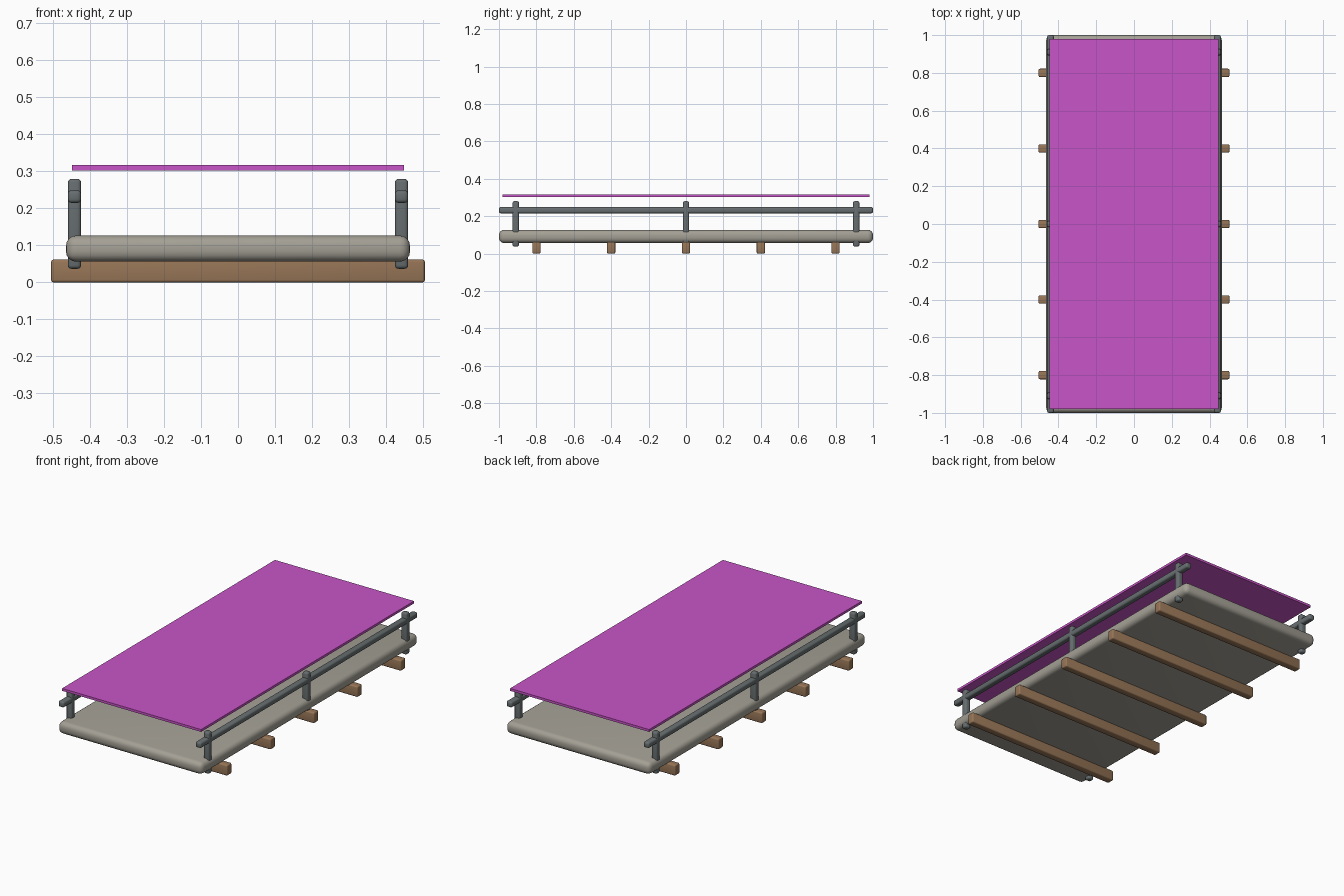
import bpy

cube = bpy.data.objects.get("Cube")
if cube:
    bpy.data.objects.remove(cube, do_unlink=True)


def material(name, rgb):
    mat = bpy.data.materials.new(name)
    mat.use_nodes = True
    color = (*rgb, 1.0)
    mat.diffuse_color = color
    mat.node_tree.nodes["Principled BSDF"].inputs["Base Color"].default_value = color
    return mat


STONE = material("warm_grey", (0.37, 0.35, 0.30))
WOOD = material("brown_wood", (0.31, 0.18, 0.095))
METAL = material("slate_grey", (0.135, 0.155, 0.16))
CLOTH = material("magenta", (0.58, 0.09, 0.57))


def box(name, low, high, mat, bevel=0.0, segments=3):
    """Box between two corners, with rounded edges."""
    center = [(a + b) / 2 for a, b in zip(low, high)]
    bpy.ops.mesh.primitive_cube_add(size=1, location=center)
    obj = bpy.context.object
    obj.name = name
    obj.scale = [b - a for a, b in zip(low, high)]
    bpy.ops.object.transform_apply(location=False, rotation=False, scale=True)
    obj.data.materials.append(mat)
    if bevel:
        mod = obj.modifiers.new("rounded_edges", "BEVEL")
        mod.width = bevel
        mod.segments = segments
        bpy.ops.object.modifier_apply(modifier=mod.name)
        bpy.ops.object.shade_smooth_by_angle()
    return obj


# Deck slab
box("deck", (-0.465, -1, 0.056), (0.465, 1, 0.127), STONE, 0.028, 4)

# Cross beams under the deck
for i in range(5):
    y = -0.8 + 0.4 * i
    box(f"cross_beam_{i + 1}", (-0.505, y - 0.022, 0), (0.505, y + 0.022, 0.062), WOOD, 0.007)

# Posts and handrails on both sides
for side, x in (("left", 0.442), ("right", -0.442)):
    for place, y in (("front", -0.91), ("middle", 0), ("back", 0.91)):
        box(f"post_{place}_{side}", (x - 0.018, y - 0.017, 0.037),
            (x + 0.018, y + 0.017, 0.28), METAL, 0.01)
    box(f"handrail_{side}", (x - 0.018, -1, 0.215), (x + 0.018, 1, 0.249), METAL, 0.01)

# Flat canopy floating above the rails
box("canopy", (-0.448, -0.98, 0.303), (0.448, 0.98, 0.317), CLOTH)
